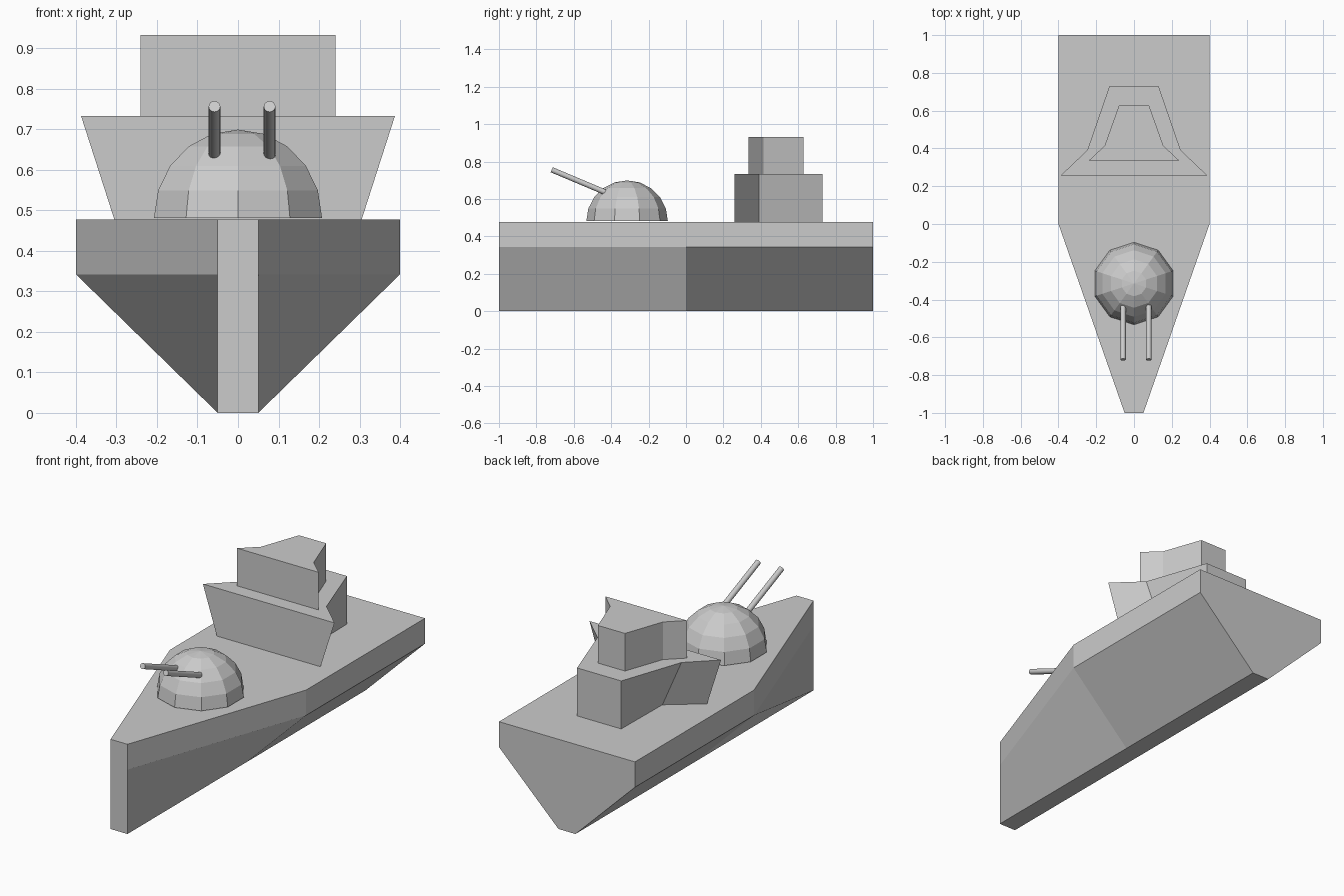
import bpy, bmesh
from math import tau, sin, cos, pi
from mathutils import Vector

if "Cube" in bpy.data.objects:
    bpy.data.objects.remove(bpy.data.objects["Cube"])


def finish(name, bm):
    bmesh.ops.recalc_face_normals(bm, faces=bm.faces)
    mesh = bpy.data.meshes.new(name)
    bm.to_mesh(mesh)
    bm.free()
    obj = bpy.data.objects.new(name, mesh)
    bpy.context.collection.objects.link(obj)
    return obj


def loft(name, rings):
    """Bridge matching closed outlines and cap both ends."""
    bm = bmesh.new()
    loops = [[bm.verts.new(p) for p in ring] for ring in rings]
    for a, b in zip(loops, loops[1:]):
        for i in range(len(a)):
            j = (i + 1) % len(a)
            bm.faces.new((a[j], b[j], b[i], a[i]))
    bm.faces.new(loops[0])
    bm.faces.new(loops[-1])
    return finish(name, bm)


def mirrored(half, z):
    """Right half of a plan outline, completed with its left half."""
    return [(x, y, z) for x, y in half] + [(-x, y, z) for x, y in reversed(half)]


# Hull: bow, midship and stern sections
def section(y, w):
    half = [(0.05, 0.0), (w, 0.342), (w, 0.477)]
    return [(x, y, z) for x, z in half] + [(-x, y, z) for x, z in reversed(half)]


loft("hull", [section(-1, 0.05), section(0, 0.4), section(1, 0.4)])

# Lower bridge flares outward at its front wings
loft("lower_bridge", [
    mirrored([(0.305, 0.258), (0.135, 0.391), (0.13, 0.73)], 0.477),
    mirrored([(0.387, 0.258), (0.247, 0.391), (0.13, 0.73)], 0.732)])

# Upper bridge is a straight prism
upper = [(0.24, 0.335), (0.155, 0.415), (0.08, 0.627)]
loft("upper_bridge", [mirrored(upper, 0.732), mirrored(upper, 0.932)])

# Turret dome: faceted half ball resting on the deck
R = 0.218
bm = bmesh.new()
arc = [bm.verts.new((0, R * sin(pi * i / 10), R * cos(pi * i / 10))) for i in range(6)]
edges = [bm.edges.new(pair) for pair in zip(arc, arc[1:])]
bmesh.ops.spin(bm, geom=arc + edges, cent=(0, 0, 0), axis=(0, 0, 1),
               angle=tau, steps=10, use_duplicate=False)
bmesh.ops.remove_doubles(bm, verts=bm.verts, dist=0.001)
bmesh.ops.holes_fill(bm, edges=[e for e in bm.edges if e.is_boundary], sides=0)
dome = finish("turret_dome", bm)
dome.location = (0, -0.315, 0.481)

# Twin raised gun barrels
for side, x in (("left", -0.058), ("right", 0.078)):
    a, b = Vector((x, -0.433, 0.636)), Vector((x, -0.718, 0.756))
    bpy.ops.mesh.primitive_cylinder_add(vertices=16, radius=0.0145, depth=(b - a).length,
                                        location=(a + b) / 2,
                                        rotation=(b - a).to_track_quat('Z', 'Y').to_euler())
    bpy.context.object.name = side + "_gun_barrel"
    bpy.ops.object.shade_smooth_by_angle()
